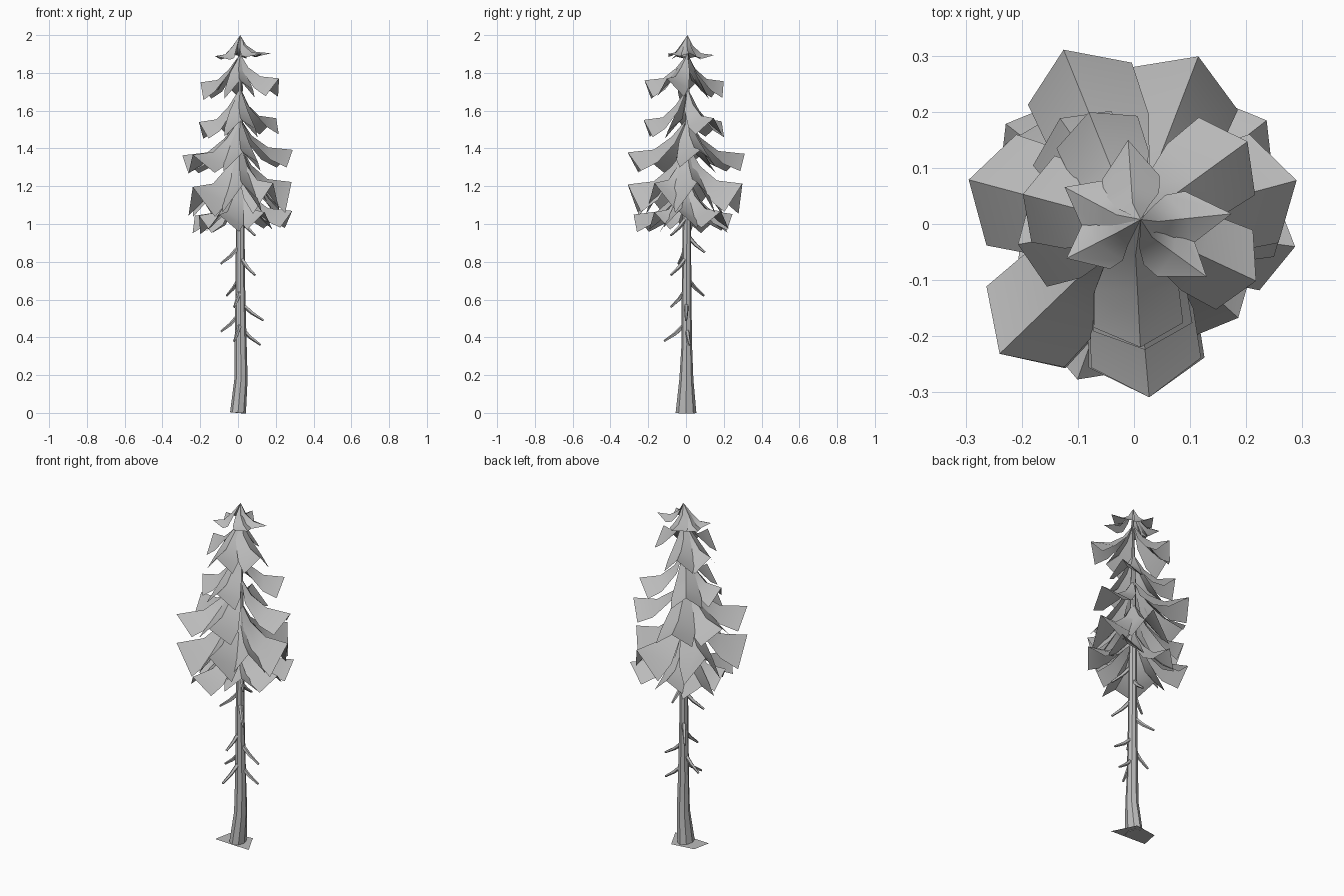
import bpy
import bmesh
import random
from math import cos, sin, radians, pi
from mathutils import Vector

random.seed(4)
cube = bpy.data.objects.get("Cube")
if cube:
    bpy.data.objects.remove(cube, do_unlink=True)

# Single flat colour
GREY = (0.5, 0.5, 0.5, 1)
grey = bpy.data.materials.new("plain grey")
grey.use_nodes = True
grey.diffuse_color = GREY
grey.node_tree.nodes["Principled BSDF"].inputs["Base Color"].default_value = GREY


def finish(name, bm):
    mesh = bpy.data.meshes.new(name)
    bm.to_mesh(mesh)
    bm.free()
    obj = bpy.data.objects.new(name, mesh)
    bpy.context.collection.objects.link(obj)
    mesh.materials.append(grey)
    bpy.ops.object.select_all(action="DESELECT")
    obj.select_set(True)
    bpy.context.view_layer.objects.active = obj
    bpy.ops.object.shade_smooth_by_angle(angle=radians(35))
    return obj


def tube(bm, path, sides):
    """Loft rings along (centre, radius_x, radius_y) stations."""
    rings = []
    for i, (c, rx, ry) in enumerate(path):
        ahead = Vector(path[min(i + 1, len(path) - 1)][0])
        behind = Vector(path[max(i - 1, 0)][0])
        axis = (ahead - behind).normalized()
        u = Vector((0, 1, 0)).cross(axis).normalized()
        v = axis.cross(u)
        rings.append([bm.verts.new(Vector(c) + u * rx * cos(2 * pi * k / sides)
                                   + v * ry * sin(2 * pi * k / sides))
                      for k in range(sides)])
    for a, b in zip(rings, rings[1:]):
        for k in range(sides):
            n = (k + 1) % sides
            bm.faces.new((a[k], a[n], b[n], b[k]))
    bm.faces.new(rings[0][::-1])
    bm.faces.new(rings[-1])


def leaf(bm, angle, reach, root_z, tip_z, half, drop, shoulder):
    """A folded, drooping bough: steep at the root, flat towards the tip."""
    a = radians(angle)
    out, side = Vector((cos(a), sin(a), 0)), Vector((-sin(a), cos(a), 0))
    tip_z += 0.05 * reach * out.x  # boughs ride slightly higher on the left
    fall = root_z - tip_z
    root = bm.verts.new((0.012, 0.008, root_z))

    def point(r, w, z):
        return bm.verts.new(out * reach * r + side * w + Vector((0, 0, z)))

    upper = point(0.25, 0, tip_z + fall * 0.45)
    mid = point(0.55, 0, tip_z + fall * 0.08)
    tip = point(1, 0, tip_z)
    for s in (-1, 1):
        w = half * random.uniform(0.95, 1.05) * s
        e_upper = point(0.2, w * 0.55, tip_z + fall * 0.28)
        e_mid = point(shoulder * 0.64, w * 0.94, tip_z - drop * 0.55)
        e_tip = point(shoulder, w, tip_z - drop * random.uniform(0.95, 1.1))
        quads = [(root, upper, e_upper), (upper, mid, e_mid, e_upper),
                 (mid, tip, e_tip, e_mid)]
        for q in quads:
            bm.faces.new(q if s < 0 else q[::-1])
    bmesh.ops.recalc_face_normals(bm, faces=bm.faces)


# Trunk with a flared foot
bm = bmesh.new()
tube(bm, [((0, 0, 0), 0.042, 0.055), ((0.016, 0.002, 0.18), 0.035, 0.037),
          ((0.014, 0.004, 0.36), 0.032, 0.028), ((0.012, 0.003, 0.7), 0.025, 0.025),
          ((0.012, 0.005, 1.1), 0.022, 0.022), ((0.012, 0.008, 1.6), 0.013, 0.013),
          ((0.012, 0.008, 1.93), 0.003, 0.003)], 8)
finish("trunk", bm)

# Flat patch under the trunk
bm = bmesh.new()
bm.faces.new([bm.verts.new((x, y, 0)) for x, y in
              ((-0.116, -0.048), (-0.095, 0.058), (0.043, 0.077), (0.111, -0.059))])
finish("ground_patch", bm)

# Bare twigs, given by their tips
twigs = [(0.12, 0.02, 0.36), (-0.02, -0.115, 0.38), (-0.09, 0.01, 0.43),
         (0.135, 0, 0.49), (-0.02, -0.08, 0.56), (-0.06, 0.095, 0.62),
         (0.09, -0.08, 0.73), (-0.09, -0.04, 0.79), (0.02, 0.1, 0.85),
         (0.09, -0.08, 0.94)]
bm = bmesh.new()
for x, y, z in twigs:
    tip = Vector((x, y, z))
    start = Vector((0.012, 0.003, z + 0.095))
    bend = start.lerp(tip, 0.5) - Vector((0, 0, 0.008))
    tube(bm, [(start, 0.013, 0.013), (bend, 0.01, 0.01), (tip, 0.006, 0.006)], 5)
finish("bare_twigs", bm)

# Foliage tiers: root height, tip height, half width, edge drop, shoulder, (angle, reach)
tiers = [
    ("top", 2.0, 1.895, 0.05, 0.018, 0.55,
     [(152, 0.14), (207, 0.135), (324, 0.16), (6, 0.175), (94, 0.15)]),
    ("second", 1.9, 1.76, 0.078, 0.09, 0.82,
     [(335, 0.24), (165, 0.205), (112, 0.215), (273, 0.22)]),
    ("third", 1.72, 1.55, 0.085, 0.085, 0.82,
     [(275, 0.225), (36, 0.25), (125, 0.23), (190, 0.21)]),
    ("fourth", 1.56, 1.378, 0.1, 0.095, 0.8,
     [(165, 0.305), (15, 0.3), (275, 0.31), (112, 0.335), (224, 0.333)]),
    ("fifth", 1.42, 1.208, 0.105, 0.15, 0.8,
     [(224, 0.333), (12, 0.29), (69, 0.32), (148, 0.27), (275, 0.31), (318, 0.25)]),
    ("bottom", 1.25, 1.055, 0.09, 0.09, 0.82,
     [(352, 0.29), (38, 0.3), (100, 0.25), (142, 0.29), (200, 0.22),
      (250, 0.295), (310, 0.22)]),
]
for name, root_z, tip_z, half, drop, shoulder, leaves in tiers:
    bm = bmesh.new()
    for angle, reach in leaves:
        leaf(bm, angle, reach, root_z, tip_z, half, drop, shoulder)
    finish(name + "_foliage", bm)
